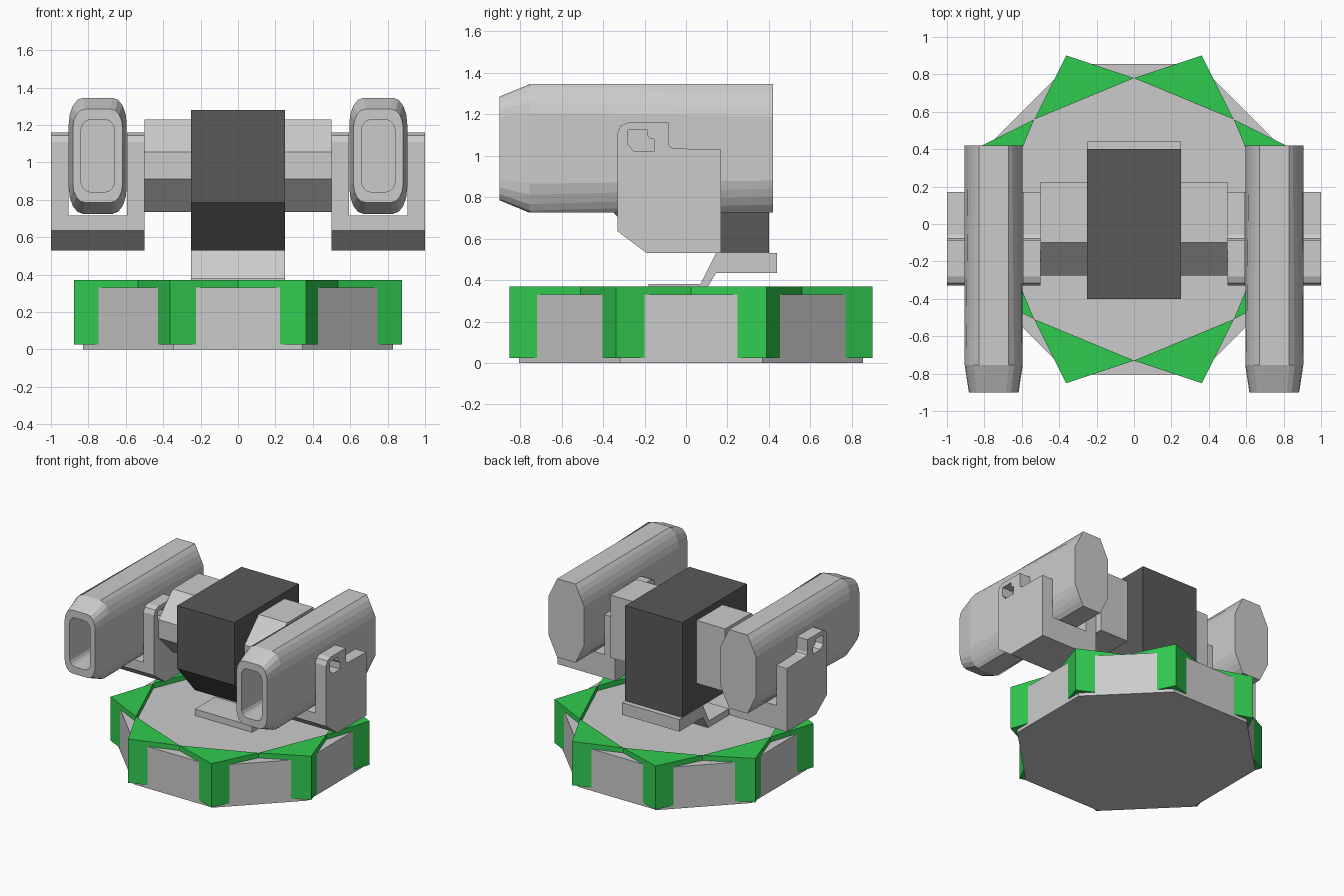
import bpy, bmesh, math

if "Cube" in bpy.data.objects:
    bpy.data.objects.remove(bpy.data.objects["Cube"])


def material(name, rgb):
    m = bpy.data.materials.new(name)
    m.diffuse_color = (*rgb, 1)
    m.use_nodes = True
    m.node_tree.nodes["Principled BSDF"].inputs["Base Color"].default_value = m.diffuse_color
    return m


GREEN = material("green", (0.03, 0.6, 0.08))
DARK = material("dark_grey", (0.1, 0.1, 0.1))


def loft(name, rings, mat=None):
    """Skin a list of equal-length point rings and cap both ends."""
    bm = bmesh.new()
    vs = [[bm.verts.new(p) for p in r] for r in rings]
    n = len(vs[0])
    for a, b in zip(vs, vs[1:]):
        for i in range(n):
            j = (i + 1) % n
            bm.faces.new((a[i], a[j], b[j], b[i]))
    bm.faces.new(vs[0])
    bm.faces.new(vs[-1])
    bmesh.ops.recalc_face_normals(bm, faces=bm.faces)
    me = bpy.data.meshes.new(name)
    bm.to_mesh(me)
    bm.free()
    ob = bpy.data.objects.new(name, me)
    bpy.context.collection.objects.link(ob)
    if mat:
        me.materials.append(mat)
    return ob


def side_prism(name, profile, x0, x1, mat=None):
    """Extrude a (y, z) profile along x."""
    return loft(name, [[(x, y, z) for y, z in profile] for x in (x0, x1)], mat)


def upright_prism(name, outline, z0, z1, mat=None):
    """Extrude an (x, y) outline along z."""
    return loft(name, [[(x, y, z) for x, y in outline] for z in (z0, z1)], mat)


def cut(ob, cutter):
    mod = ob.modifiers.new("cut", 'BOOLEAN')
    mod.operation = 'DIFFERENCE'
    mod.solver = 'EXACT'
    mod.object = cutter
    bpy.context.view_layer.objects.active = ob
    bpy.ops.object.modifier_apply(modifier=mod.name)
    bpy.data.objects.remove(cutter)


CY = 0.025  # base centre in y


def polar(r, deg):
    a = math.radians(deg)
    return (r * math.cos(a), CY + r * math.sin(a))


# Octagonal base with a green wedge through each corner
upright_prism("base", [polar(0.898, 22.5 + 45 * i) for i in range(8)], 0, 0.33)
for i in range(8):
    a = 22.5 + 45 * i
    upright_prism(f"corner_guard_{i + 1}",
                  [polar(0.948, a), polar(0.755, a + 22.5), polar(0.755, a - 22.5)],
                  0.025, 0.37, GREEN)

# Bent neck plate
side_prism("neck", [(-0.18, 0.325), (-0.18, 0.38), (0.07, 0.38), (0.145, 0.53),
                    (0.44, 0.53), (0.44, 0.435), (0.145, 0.435), (0.08, 0.325)],
           -0.25, 0.25)

# Central head block with sloped lower front
side_prism("head", [(-0.4, 1.28), (0.4, 1.28), (0.4, 0.53), (-0.18, 0.53), (-0.4, 0.785)],
           -0.25, 0.25, DARK)

# Shoulder stubs, chamfered on the front only
shoulder = [(0.225, 1.23), (-0.1, 1.23), (-0.275, 1.055), (-0.275, 0.91),
            (-0.1, 0.735), (0.225, 0.735)]
bracket = [(-0.19, 0.53), (0.17, 0.53), (0.17, 1.03), (-0.06, 1.035), (-0.078, 1.043),
           (-0.085, 1.06), (-0.085, 1.16), (-0.28, 1.16), (-0.315, 1.145),
           (-0.33, 1.11), (-0.33, 0.635)]
window = [(-0.28, 1.125), (-0.185, 1.125), (-0.185, 1.095), (-0.175, 1.083),
          (-0.155, 1.08), (-0.155, 1.02), (-0.25, 1.02), (-0.28, 1.055)]


def pod_ring(cx, y, a, b, rx, rz, rounded):
    """Rectangle with chamfered or elliptical corners, same point count."""
    pts, n = [], 4
    for q, (sx, sz) in enumerate(((1, 1), (-1, 1), (-1, -1), (1, -1))):
        for k in range(n + 1):
            t = k / n if q % 2 == 0 else 1 - k / n
            if rounded:
                u, v = math.cos(t * math.pi / 2), math.sin(t * math.pi / 2)
            else:
                u, v = 1 - t, t
            pts.append((cx + sx * (a - rx + rx * u), y, 1.035 + sz * (b - rz + rz * v)))
    return pts


for side, s in (("right", 1), ("left", -1)):
    c = 0.75 * s
    side_prism(f"{side}_shoulder", shoulder, 0.24 * s, 0.5 * s)

    # U-shaped bracket with a notched window in both walls
    br = side_prism(f"{side}_bracket", bracket, c - 0.25, c + 0.25)
    cut(br, side_prism("slot_cutter", [(-1, 0.715), (1, 0.715), (1, 2), (-1, 2)],
                       c - 0.157, c + 0.157))
    cut(br, side_prism("window_cutter", window, c - 0.4, c + 0.4))

    # Barrel pod: octagonal rear, rounded tapered muzzle, deep opening
    loft(f"{side}_pod", [
        pod_ring(c, 0.42, 0.155, 0.31, 0.075, 0.155, False),
        pod_ring(c, -0.755, 0.155, 0.31, 0.075, 0.14, True),
        pod_ring(c, -0.9, 0.133, 0.25, 0.065, 0.1, True),
        pod_ring(c, -0.9, 0.09, 0.193, 0.05, 0.06, True),
        pod_ring(c, -0.55, 0.09, 0.193, 0.05, 0.06, True),
    ])
